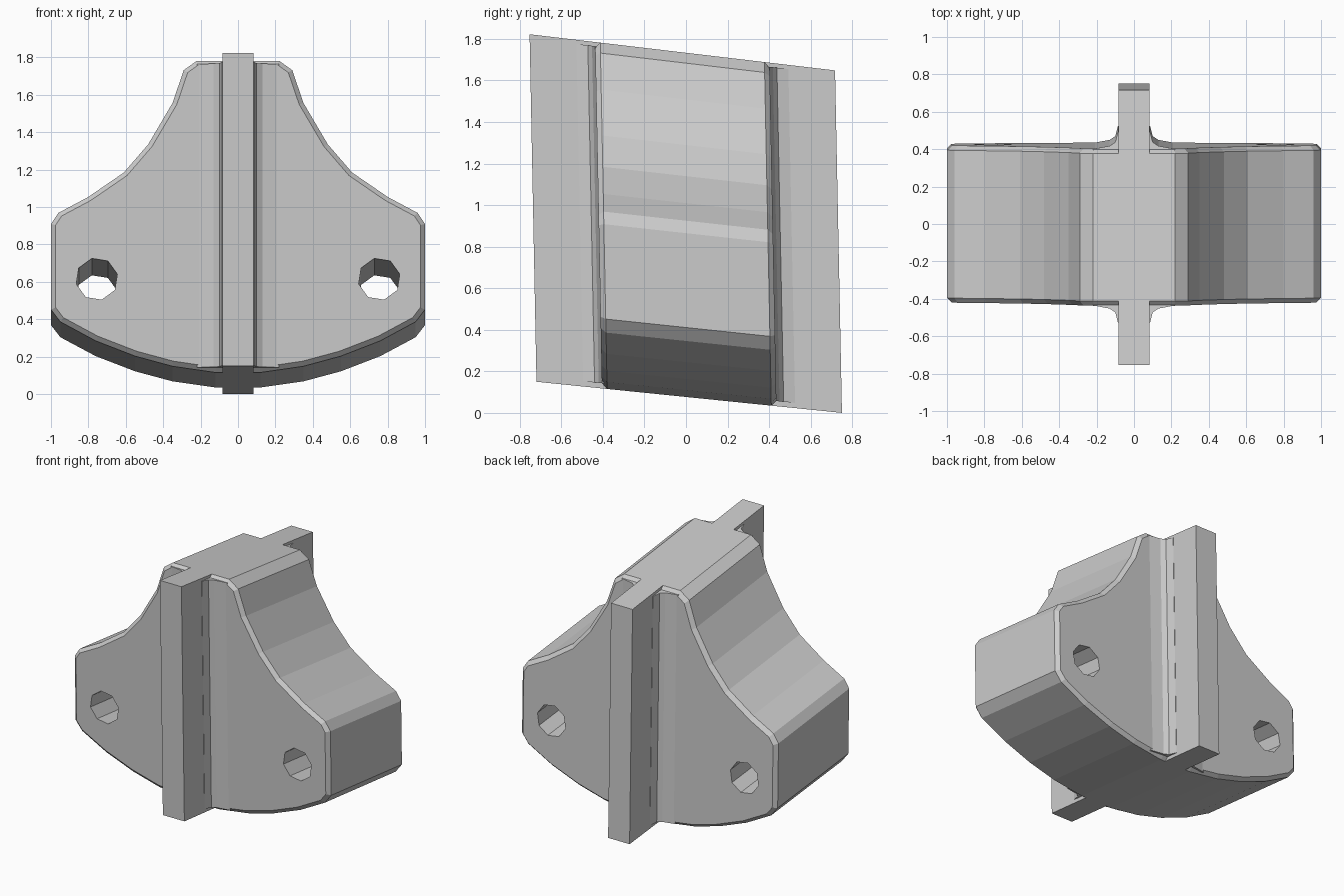
import bpy, bmesh, math
from mathutils import Vector

if "Cube" in bpy.data.objects:
    bpy.data.objects.remove(bpy.data.objects["Cube"])


def prism(name, pts, depth_vec, bevel=0.0):
    """Extrude a closed 3D outline along depth_vec; optionally chamfer the cap rims."""
    bm = bmesh.new()
    cap = bm.faces.new([bm.verts.new(p) for p in pts])
    new = bmesh.ops.extrude_face_region(bm, geom=[cap], use_keep_orig=True)
    bmesh.ops.translate(bm, vec=depth_vec,
                        verts=[g for g in new["geom"] if isinstance(g, bmesh.types.BMVert)])
    bmesh.ops.recalc_face_normals(bm, faces=bm.faces[:])
    if bevel:
        axis = Vector(depth_vec).normalized()
        rim = [e for e in bm.edges
               if abs((e.verts[0].co - e.verts[1].co).normalized().dot(axis)) < 0.5]
        bmesh.ops.bevel(bm, geom=rim, offset=bevel, segments=1, affect='EDGES')
    mesh = bpy.data.meshes.new(name)
    bm.to_mesh(mesh)
    bm.free()
    ob = bpy.data.objects.new(name, mesh)
    bpy.context.collection.objects.link(ob)
    return ob


def combine(target, other, operation):
    """Apply a boolean and discard the helper."""
    m = target.modifiers.new("combine", 'BOOLEAN')
    m.operation, m.object, m.solver = operation, other, 'EXACT'
    bpy.context.view_layer.objects.active = target
    bpy.ops.object.modifier_apply(modifier=m.name)
    bpy.data.objects.remove(other)


# Bell-shaped body: right half of the front profile, mirrored
half = [(0.12, 0.075), (0.35, 0.108), (0.55, 0.162), (0.76, 0.243), (0.95, 0.345),
        (1.0, 0.41), (1.0, 0.865), (0.96, 0.925), (0.80, 1.01), (0.61, 1.14),
        (0.48, 1.29), (0.35, 1.51), (0.29, 1.685), (0.22, 1.735)]
outline = half + [(-x, z) for x, z in reversed(half)]
body = prism("bracket_body", [(x, -0.42, z) for x, z in outline], (0, 0.84, 0), 0.025)

# Fillets where the rib meets the body faces
corner = [(0.22, 0.418), (0.13, 0.435), (0.10, 0.455), (0.086, 0.51)]
quarter = corner + [(-x, y) for x, y in reversed(corner)]
ring = quarter + [(-x, -y) for x, y in quarter]
combine(body, prism("fillet", [(x, y, 0.10) for x, y in ring], (0, 0, 1.615)), 'UNION')

# Central rib running through front and back
rib = [(-0.084, -0.735), (0.084, -0.735), (0.084, 0.735), (-0.084, 0.735)]
combine(body, prism("rib", [(x, y, 0.075) for x, y in rib], (0, 0, 1.66)), 'UNION')

# Octagonal bolt holes
for side in (-1, 1):
    hole = [(side * 0.755 + 0.113 * math.cos(a), -0.6, 0.57 + 0.113 * math.sin(a))
            for a in (math.tau * (i + 0.3) / 8 for i in range(8))]
    combine(body, prism("hole_cutter", hole, (0, 1.2, 0)), 'DIFFERENCE')

# Lean the whole part: depth lines slope down to the back, uprights tip forward
for v in body.data.vertices:
    x, y, z = v.co
    v.co = (x, y - 0.02 * (z - 0.85), z - (0.101 + 0.01 * z) * y)
